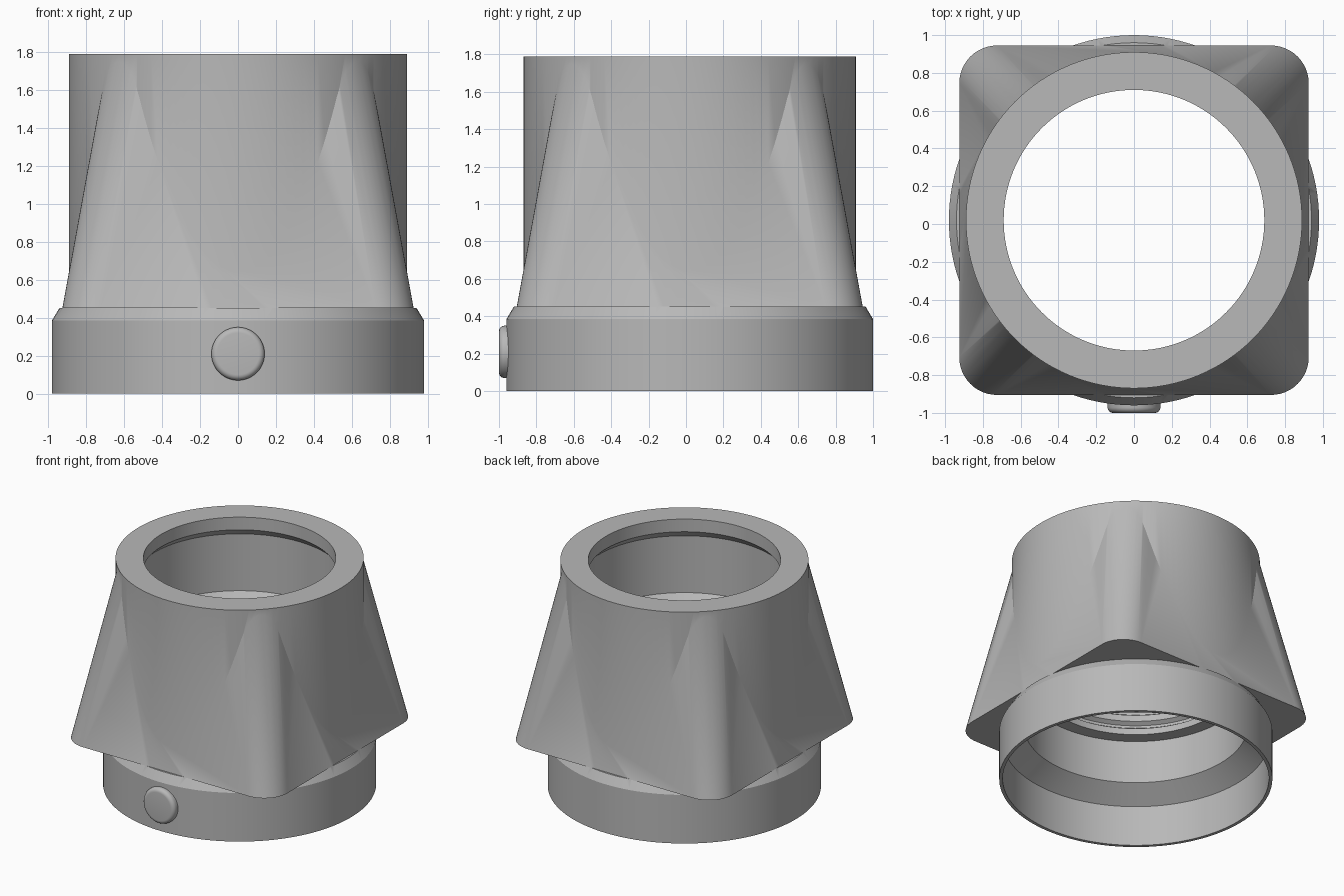
import bpy, bmesh, math

SEGS = 128
CENTRE_Y = 0.02

old = bpy.data.objects.get("Cube")
if old:
    bpy.data.objects.remove(old, do_unlink=True)

grey = bpy.data.materials.new("plain grey")
grey.use_nodes = True
colour = (0.48, 0.48, 0.48, 1)
grey.diffuse_color = colour
grey.node_tree.nodes["Principled BSDF"].inputs["Base Color"].default_value = colour


def loft(name, rings):
    """Closed solid through rings of equal point count, capped at both ends."""
    bm = bmesh.new()
    loops = [[bm.verts.new(p) for p in ring] for ring in rings]
    n = len(loops[0])
    for a, b in zip(loops, loops[1:]):
        for i in range(n):
            j = (i + 1) % n
            bm.faces.new((a[i], a[j], b[j], b[i]))
    bm.faces.new(loops[0][::-1])
    bm.faces.new(loops[-1])
    bmesh.ops.recalc_face_normals(bm, faces=bm.faces)
    mesh = bpy.data.meshes.new(name)
    bm.to_mesh(mesh)
    bm.free()
    mesh.materials.append(grey)
    obj = bpy.data.objects.new(name, mesh)
    bpy.context.collection.objects.link(obj)
    return obj


def circle(r, z):
    return [(r * math.cos(t), r * math.sin(t), z)
            for t in (math.tau * i / SEGS for i in range(SEGS))]


def turned(name, profile):
    return loft(name, [circle(r, z) for r, z in profile])


def rounded_square(half, radius, z, steps=12):
    pts = []
    for quarter in range(4):
        mid = math.radians(45 + 90 * quarter)
        cx = math.copysign(half - radius, math.cos(mid))
        cy = math.copysign(half - radius, math.sin(mid))
        for k in range(steps + 1):
            t = math.radians(90 * quarter + 90 * k / steps)
            pts.append((cx + radius * math.cos(t), cy + radius * math.sin(t), z))
    return pts


def combine(target, other, operation):
    mod = target.modifiers.new(operation.lower(), "BOOLEAN")
    mod.operation = operation
    mod.solver = "EXACT"
    mod.object = other
    bpy.context.view_layer.objects.active = target
    bpy.ops.object.modifier_apply(modifier=mod.name)
    bpy.data.objects.remove(other, do_unlink=True)


def smooth(obj):
    bpy.ops.object.select_all(action="DESELECT")
    obj.select_set(True)
    bpy.context.view_layer.objects.active = obj
    bpy.ops.object.shade_smooth_by_angle(angle=math.radians(30))


# Round outer body with chamfered base collar
body = turned("sleeve_body", [
    (0.98, 0), (0.98, 0.385), (0.94, 0.452), (0.89, 0.452), (0.89, 1.79)])

# Tapered square skirt whose corners fade into the cylinder
skirt = loft("corner_skirt", [rounded_square(0.925, 0.2, 0.45),
                              rounded_square(0.682, 0.2, 1.78)])
combine(body, skirt, "UNION")

# Stepped bore: wide socket, ribbed waist, chamber and top lip
bore = [(0.955, -0.05), (0.955, 0.32), (0.8, 0.43), (0.8, 0.77), (0.7, 0.77)]
for k in range(3):
    z = 0.82 + 0.11 * k
    bore += [(0.7, z), (0.73, z + 0.02), (0.73, z + 0.04), (0.7, z + 0.06)]
bore += [(0.7, 1.13), (0.75, 1.18), (0.75, 1.63), (0.69, 1.69), (0.69, 1.84)]
combine(body, turned("bore_cutter", bore), "DIFFERENCE")
body.location.y = CENTRE_Y
smooth(body)

# Round button on the front of the collar
edge = 0.03
button_profile = [(0.14, 0), (0.14, 0.03)]
for k in range(1, 7):
    t = math.radians(15 * k)
    button_profile.append((0.11 + edge * math.cos(t), 0.03 + edge * math.sin(t)))
button = turned("front_button", button_profile)
button.rotation_euler.x = math.pi / 2
button.location = (0, -0.94, 0.21)
smooth(button)
